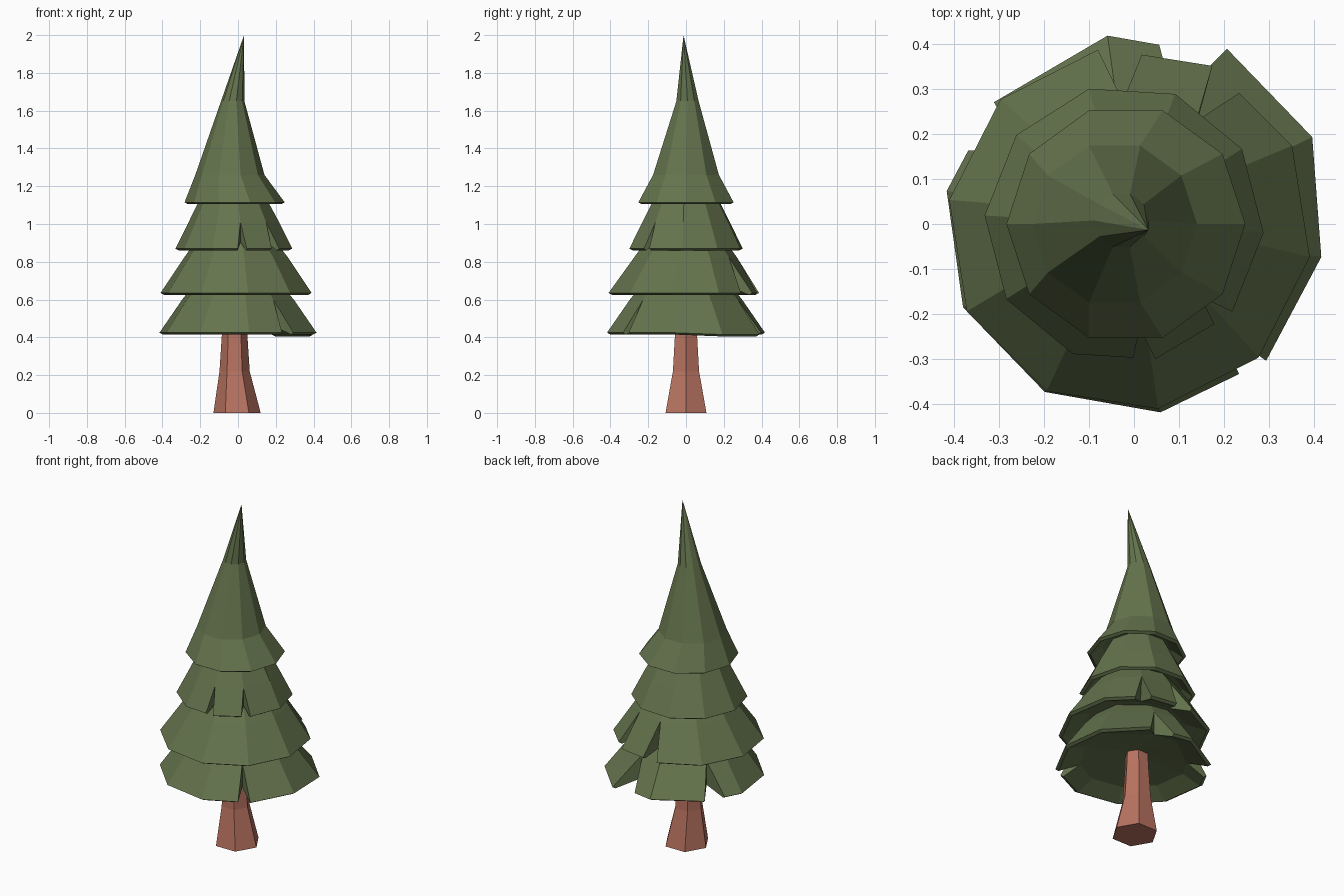
import bpy, bmesh
from math import radians, cos, sin

if "Cube" in bpy.data.objects:
    bpy.data.objects.remove(bpy.data.objects["Cube"])

SIDES = 10
STEP = 360 / SIDES


def material(name, color):
    m = bpy.data.materials.new(name)
    m.diffuse_color = (*color, 1)
    m.use_nodes = True
    m.node_tree.nodes["Principled BSDF"].inputs["Base Color"].default_value = m.diffuse_color
    return m


GREEN = material("needles", (0.13, 0.175, 0.075))
BROWN = material("bark", (0.48, 0.17, 0.117))


def finish(name, bm, mat):
    bmesh.ops.remove_doubles(bm, verts=bm.verts, dist=0.0005)
    bmesh.ops.recalc_face_normals(bm, faces=bm.faces)
    mesh = bpy.data.meshes.new(name)
    bm.to_mesh(mesh)
    bm.free()
    mesh.materials.append(mat)
    obj = bpy.data.objects.new(name, mesh)
    bpy.context.collection.objects.link(obj)
    return obj


def on_polygon(angle, rot, r, cx, cy, z):
    """Point at a given angle on the outline of a regular ten-sided ring."""
    off = (angle - rot) % STEP - STEP / 2
    d = r * cos(radians(STEP / 2)) / cos(radians(off))
    return (cx + d * cos(radians(angle)), cy + d * sin(radians(angle)), z)


def tier(name, rot, rings, slits=(), tip=None, sag=None):
    """Solid skirt of branches with a hollowed underside.
    rings: (z, radius, x, y) from rim upward; slits: angle spans notched in from the rim;
    sag: (start, end, outward, down) for a drooping bough."""
    cols = []                                   # (rim angle, upper angle, gap follows)
    for i in range(SIDES):
        a = rot + i * STEP
        if not any(s - 6 < a < e + 3 for s, e in slits):
            cols.append((a, a, False))
    for s, e in slits:
        s, e = [v if v >= rot else v + 360 for v in (s, e)]
        cols += [(s, (s + e) / 2, True), (e, (s + e) / 2, False)]
    cols.sort()

    # Profile: hollow, lip, rim, then the outer rings
    z, r, x, y = rings[0]
    profile = [(z + 0.035, rings[1][1], x, y, 1), (z - 0.01, r - 0.018, x, y, 0), (z, r, x, y, 0)]
    profile = [(p[:4], p[4]) for p in profile] + [(p, 1) for p in rings[1:]]
    bm = bmesh.new()
    rows = []
    for k, ((z, r, x, y), which) in enumerate(profile):
        row = []
        for c in cols:
            out, down = 0, 0
            if sag and which == 0 and sag[0] <= c[0] <= sag[1]:
                out, down = sag[2:]
            row.append(bm.verts.new(on_polygon(c[which], rot, r + out, x, y, z - down)))
        rows.append(row)
    z, r, x, y = rings[0]
    base = bm.verts.new((x, y, z + 0.075))
    z, r, x, y = rings[-1]
    top = bm.verts.new(tip or (x, y, z))
    n = len(cols)
    for i in range(n):
        j = (i + 1) % n
        if cols[i][2]:                          # side walls of a notch
            for k in (i, j):
                bm.faces.new([rows[q][k] for q in range(4)])
            continue
        for lo, hi in zip(rows, rows[1:]):
            bm.faces.new((lo[i], lo[j], hi[j], hi[i]))
        bm.faces.new((rows[-1][i], rows[-1][j], top))
        bm.faces.new((rows[0][j], rows[0][i], base))
    return finish(name, bm, GREEN)


# Four branch tiers, bottom to top
tier("bottom_branches", -10,
     [(0.425, 0.422, 0, 0), (0.60, 0.30, 0, 0), (0.85, 0.09, -0.01, 0)],
     [(305, 314), (62, 82), (139, 156)], sag=(20, 63, 0.018, 0.01))
tier("lower_branches", -9,
     [(0.635, 0.405, -0.01, -0.01), (0.82, 0.28, -0.01, 0), (1.08, 0.09, -0.02, 0)],
     [(51, 63), (86, 100)])
tier("upper_branches", -3.5,
     [(0.87, 0.31, -0.022, 0), (1.01, 0.24, -0.022, 0), (1.32, 0.08, -0.03, 0)],
     [(274, 283), (312, 321)])
tier("top_branches", 0,
     [(1.115, 0.265, -0.018, 0), (1.26, 0.183, -0.043, 0), (1.65, 0.062, -0.028, 0.008)],
     tip=(0.032, -0.013, 2.0))

# Six-sided flared trunk
N = 6
bm = bmesh.new()
rows = []
for z, r, x in [(0, 0.125, -0.005), (0.22, 0.08, -0.018), (0.42, 0.067, -0.018), (0.6, 0.06, -0.018)]:
    rows.append([bm.verts.new((x + r * cos(radians(60 * i)), r * sin(radians(60 * i)), z))
                 for i in range(N)])
for lo, hi in zip(rows, rows[1:]):
    for i in range(N):
        j = (i + 1) % N
        bm.faces.new((lo[i], lo[j], hi[j], hi[i]))
bm.faces.new(rows[0][::-1])
bm.faces.new(rows[-1])
finish("trunk", bm, BROWN)
